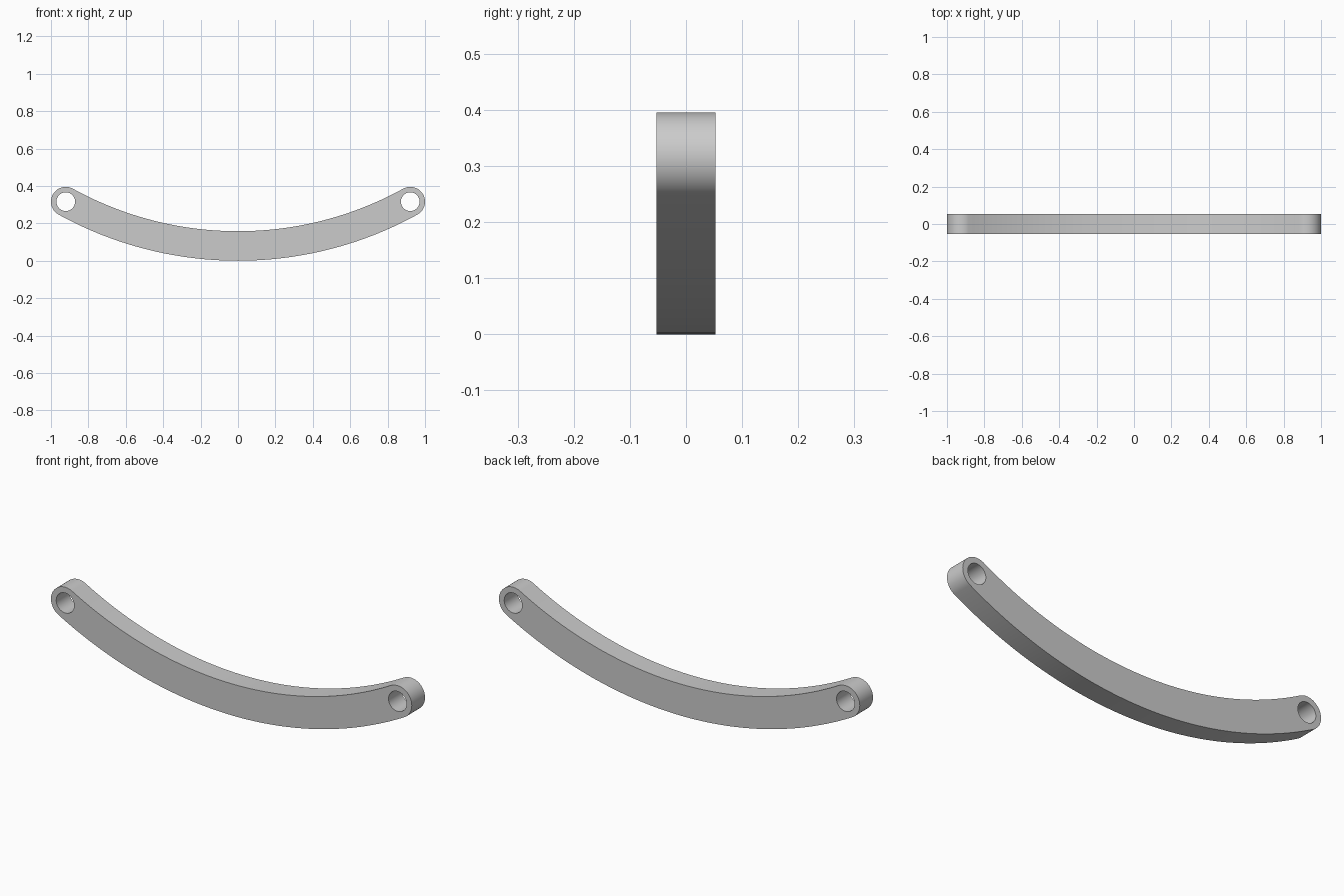
import bpy
import bmesh
from math import sin, cos, pi, asin, radians

cube = bpy.data.objects.get("Cube")
if cube:
    bpy.data.objects.remove(cube, do_unlink=True)

HOLE_X, HOLE_Z = 0.921, 0.316   # pin hole centres
END_R, HOLE_R = 0.079, 0.05     # rounded end and hole radii
THICK = 0.105

# Centreline arc through the middle of the bar and both holes
rise = HOLE_Z - END_R
ARC_R = (HOLE_X ** 2 + rise ** 2) / (2 * rise)
ARC_Z = ARC_R + END_R
SWEEP = asin(HOLE_X / ARC_R)


def arc(cx, cz, r, start, end, n):
    """Points on an arc, both ends included."""
    steps = [start + (end - start) * i / n for i in range(n + 1)]
    return [(cx + r * cos(a), cz + r * sin(a)) for a in steps]


def add_loop(curve, points):
    spline = curve.splines.new("POLY")
    spline.points.add(len(points) - 1)
    for p, (x, z) in zip(spline.points, points):
        p.co = (x, z, 0, 1)
    spline.use_cyclic_u = True


# Bar outline: lower arc, right cap, upper arc, left cap
low, down = -pi / 2, SWEEP
outline = arc(0, ARC_Z, ARC_R + END_R, low - down, low + down, 64)
outline += arc(HOLE_X, HOLE_Z, END_R, low + down, low + down + pi, 32)[1:]
outline += arc(0, ARC_Z, ARC_R - END_R, low + down, low - down, 64)[1:]
outline += arc(-HOLE_X, HOLE_Z, END_R, pi / 2 - down, 3 * pi / 2 - down, 32)[1:-1]

curve = bpy.data.curves.new("curved_link_bar", "CURVE")
curve.dimensions = "2D"
curve.fill_mode = "BOTH"
curve.extrude = THICK / 2
add_loop(curve, outline)
for side in (-1, 1):
    add_loop(curve, arc(side * HOLE_X, HOLE_Z, HOLE_R, 0, 2 * pi, 48)[:-1])

# Turn the filled profile into a solid mesh standing upright
bar = bpy.data.objects.new("curved_link_bar", curve)
bpy.context.collection.objects.link(bar)
bar.rotation_euler.x = radians(90)
bpy.ops.object.select_all(action="DESELECT")
bar.select_set(True)
bpy.context.view_layer.objects.active = bar
bpy.ops.object.convert(target="MESH")
bar = bpy.context.object
bpy.ops.object.transform_apply(location=False, rotation=True, scale=False)

bm = bmesh.new()
bm.from_mesh(bar.data)
bmesh.ops.remove_doubles(bm, verts=bm.verts, dist=0.0001)
bmesh.ops.recalc_face_normals(bm, faces=bm.faces)
bm.to_mesh(bar.data)
bm.free()
bpy.ops.object.shade_smooth_by_angle(angle=radians(30))

# Plain grey
grey = bpy.data.materials.new("grey")
grey.use_nodes = True
colour = (0.6, 0.6, 0.6, 1)
grey.diffuse_color = colour
grey.node_tree.nodes["Principled BSDF"].inputs["Base Color"].default_value = colour
bar.data.materials.clear()
bar.data.materials.append(grey)
